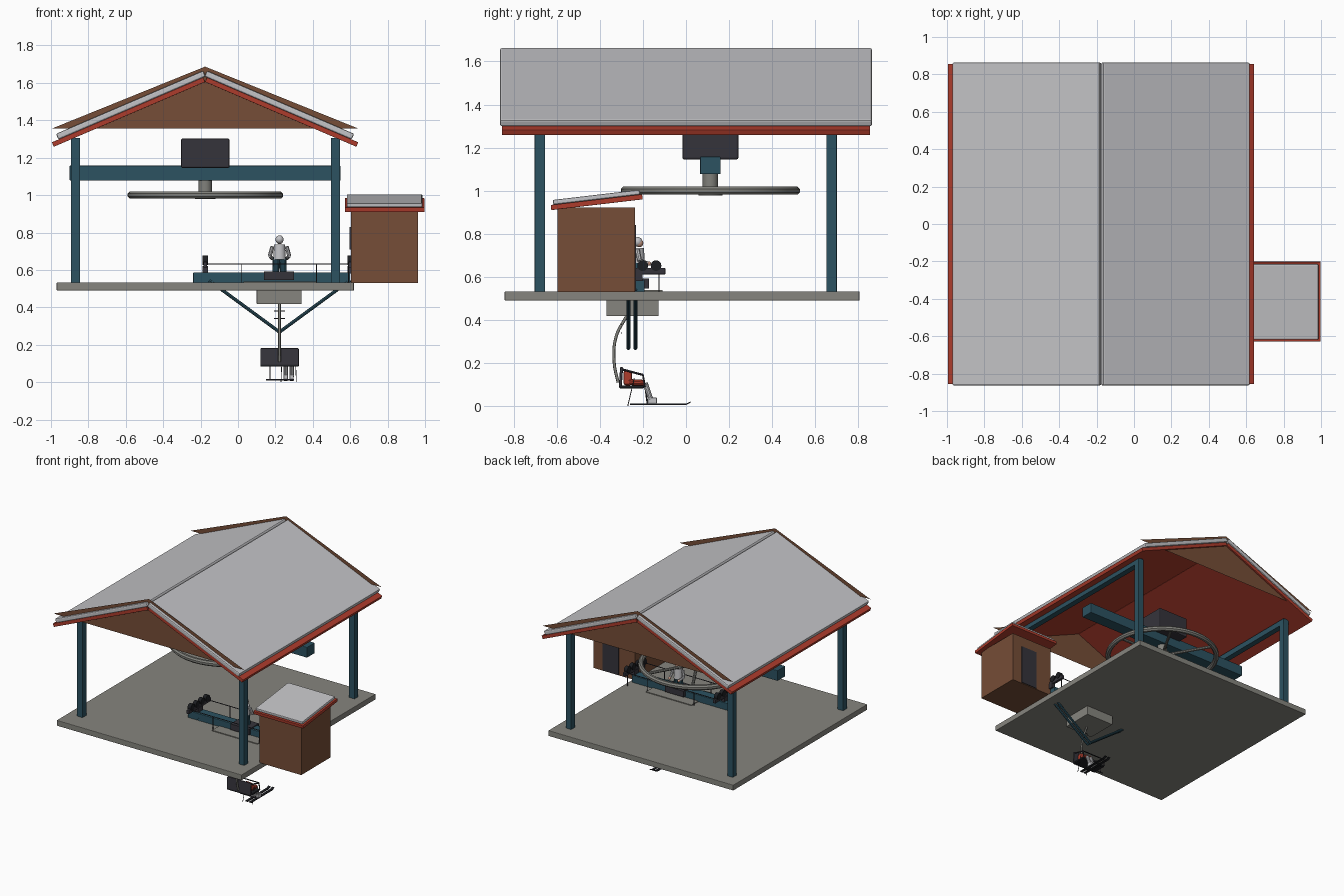
import bpy, bmesh, math
from mathutils import Vector, Matrix

cube = bpy.data.objects.get("Cube")
if cube:
    bpy.data.objects.remove(cube, do_unlink=True)


def material(name, r, g, b):
    m = bpy.data.materials.new(name)
    m.use_nodes = True
    m.diffuse_color = (r, g, b, 1)
    m.node_tree.nodes["Principled BSDF"].inputs["Base Color"].default_value = (r, g, b, 1)
    return m


BROWN = material("brown wood", .18, .075, .038)
RED = material("red trim", .42, .045, .025)
TEAL = material("teal steel", .025, .085, .12)
CONCRETE = material("concrete", .24, .235, .21)
ROOF = material("pale roof metal", .55, .55, .57)
SLATE = material("dark slate", .036, .034, .044)
BLACK = material("black rubber", .012, .013, .016)
STEEL = material("grey steel", .22, .22, .2)
SKIN = material("skin", .6, .33, .24)


def finish(name, bm, mat, bevel=0, smooth=False):
    bmesh.ops.recalc_face_normals(bm, faces=bm.faces)
    mesh = bpy.data.meshes.new(name)
    bm.to_mesh(mesh)
    bm.free()
    ob = bpy.data.objects.new(name, mesh)
    bpy.context.collection.objects.link(ob)
    mesh.materials.append(mat)
    if bevel:
        mod = ob.modifiers.new("bevel", "BEVEL")
        mod.width, mod.segments = bevel, 2
    if smooth:
        bpy.context.view_layer.objects.active = ob
        ob.select_set(True)
        bpy.ops.object.shade_smooth_by_angle()
        ob.select_set(False)
    return ob


def box(name, x, y, z, mat, bevel=0):
    """Box from three (low, high) ranges."""
    bm = bmesh.new()
    size = [r[1] - r[0] for r in (x, y, z)]
    mid = Vector([(r[0] + r[1]) / 2 for r in (x, y, z)])
    bmesh.ops.create_cube(bm, size=1, matrix=Matrix.Translation(mid) @ Matrix.Diagonal((*size, 1)))
    return finish(name, bm, mat, bevel)


def slab(name, origin, angle, axis, x, y, z, mat, bevel=0):
    """Box in a tilted frame."""
    ob = box(name, x, y, z, mat, bevel)
    ob.matrix_world = Matrix.Translation(origin) @ Matrix.Rotation(angle, 4, axis)
    return ob


def rod(name, a, b, r, mat, sides=12, tip=None):
    a, b = Vector(a), Vector(b)
    d = b - a
    bm = bmesh.new()
    m = Matrix.Translation((a + b) / 2) @ d.to_track_quat('Z', 'Y').to_matrix().to_4x4()
    bmesh.ops.create_cone(bm, cap_ends=True, segments=sides, radius1=r,
                          radius2=r if tip is None else tip, depth=d.length, matrix=m)
    return finish(name, bm, mat, smooth=sides > 6)


def ball(name, c, r, mat):
    bm = bmesh.new()
    bmesh.ops.create_uvsphere(bm, u_segments=16, v_segments=10, radius=r, matrix=Matrix.Translation(c))
    return finish(name, bm, mat, smooth=True)


def tube(name, points, r, mat):
    cu = bpy.data.curves.new(name, "CURVE")
    cu.dimensions = '3D'
    cu.bevel_depth, cu.bevel_resolution, cu.use_fill_caps = r, 2, True
    sp = cu.splines.new('BEZIER')
    sp.bezier_points.add(len(points) - 1)
    for p, co in zip(sp.bezier_points, points):
        p.co = co
        p.handle_left_type = p.handle_right_type = 'AUTO'
    ob = bpy.data.objects.new(name, cu)
    bpy.context.collection.objects.link(ob)
    cu.materials.append(mat)


# Floor, posts and eave beams
box("floor_slab", (-.97, .62), (-.842, .805), (.49, .533), CONCRETE, .004)
for side, px in (("right", -.869), ("left", .521)):
    for end, py in (("front", -.678), ("back", .676)):
        box(f"{end}_{side}_post", (px - .024, px + .024), (py - .024, py + .024), (.53, 1.305), TEAL, .003)
    box(f"{side}_eave_beam", (px - .022, px + .022), (-.7, .7), (1.262, 1.305), TEAL)

# Main roof: red lining under pale metal, one tilted pair per slope
RIDGE, PITCH = -.176, math.radians(23.2)
for side, s in (("left", 1), ("right", -1)):
    for name, a, b, y, z, mat, bev in (
            ("lining", 0, .88, .855, (0, .026), RED, .002),
            ("roof_panel", -.014, .842, .863, (.026, .059), ROOF, .008)):
        x = sorted((s * a, s * b))
        slab(f"{side}_{name}", (RIDGE, 0, 1.605), s * PITCH, 'Y', x, (-y, y), z, mat, bev)

# Gable sheets
for end, y in (("front", -.842), ("back", .842)):
    bm = bmesh.new()
    bm.faces.new([bm.verts.new(p) for p in ((-.997, y, 1.355), (.645, y, 1.355), (RIDGE, y, 1.687))])
    finish(f"{end}_gable", bm, BROWN)

# Drive beam, motor housing and bull wheel
CX, CY = -.175, .113
box("drive_beam", (-.9, .548), (CY - .048, CY + .048), (1.077, 1.158), TEAL, .004)
box("motor_housing", (CX - .13, CX + .13), (CY - .13, CY + .13), (1.145, 1.302), SLATE, .008)
rod("drive_shaft", (CX, CY, 1.09), (CX, CY, 1.0), .036, STEEL, 20)
rod("wheel_hub", (CX, CY, 1.018), (CX, CY, .978), .056, STEEL, 24)
bm = bmesh.new()
ring = [bm.verts.new((CX + .397 + .02 * math.cos(k * math.tau / 8 + .39), CY,
                      1.0 + .02 * math.sin(k * math.tau / 8 + .39))) for k in range(8)]
edges = [bm.edges.new((ring[k], ring[(k + 1) % 8])) for k in range(8)]
bmesh.ops.spin(bm, geom=ring + edges, cent=(CX, CY, 1), axis=(0, 0, 1), angle=math.tau,
               steps=48, use_merge=True)
bmesh.ops.remove_doubles(bm, verts=bm.verts, dist=.0005)
finish("wheel_rim", bm, STEEL, smooth=True)
for k in range(6):
    t = k * math.tau / 6
    rod(f"wheel_spoke_{k}", (CX, CY, 1), (CX + .39 * math.cos(t), CY + .39 * math.sin(t), 1), .011, STEEL, 8)

# Control hut
box("hut_walls", (.603, .962), (-.597, -.237), (.53, .922), BROWN)
box("hut_door", (.74, .88), (-.24, -.231), (.535, .84), SLATE)
box("hut_window", (.597, .606), (-.5, -.33), (.71, .83), SLATE)
TILT = math.radians(6.7)
slab("hut_roof_trim", (.784, -.625, .91), TILT, 'X', (-.213, .213), (0, .427), (0, .024), RED, .002)
slab("hut_roof_panel", (.784, -.625, .91), TILT, 'X', (-.202, .202), (.012, .417), (.024, .046), ROOF, .006)

# Lift tower head: cross arm, braces, base and catwalk
TX, TY = .222, -.232
box("cross_arm", (-.24, .6), (TY - .04, TY + .04), (.528, .586), TEAL, .003)
for name, y in (("front", -.267), ("back", -.235)):
    for side, x in (("left", .6), ("right", -.156)):
        rod(f"{name}_{side}_brace", (TX, y, .268), (x, y, .545), .009, TEAL, 8)
box("tower_base", (.1, .34), (-.37, -.127), (.418, .492), CONCRETE, .003)
box("base_plate", (.03, .42), (-.36, -.11), (.53, .539), CONCRETE)
box("foot_plate", (.14, .3), (TY - .06, TY + .06), (.546, .592), SLATE)
for name, y in (("front", -.335), ("back", -.125)):
    rod(f"{name}_handrail", (-.17, y, .632), (.6, y, .632), .0035, SLATE, 6)
    for k, x in enumerate((.02, .42, .59)):
        rod(f"{name}_rail_post_{k}", (x, y, .53), (x, y, .632), .003, SLATE, 6)

# Sheave trains along both ends of the cross arm
for side, x in (("right", -.175), ("left", .6)):
    box(f"{side}_sheave_beam", (x - .01, x + .01), (-.368, -.096), (.612, .642), SLATE, .003)
    box(f"{side}_sheave_mount", (x - .014, x + .014), (TY - .03, TY + .03), (.58, .62), SLATE)
    for k in range(4):
        y = TY + (k - 1.5) * .062
        rod(f"{side}_sheave_{k}", (x - .014, y, .652), (x + .014, y, .652), .025, BLACK, 16)

# Standing operator
for s in (-1, 1):
    rod(f"operator_leg_{s}", (TX + s * .02, -.225, .57), (TX + s * .018, -.225, .665), .018, TEAL, 10)
    rod(f"operator_upper_arm_{s}", (TX + s * .038, -.225, .725), (TX + s * .052, -.215, .675), .011, ROOF, 8)
    rod(f"operator_forearm_{s}", (TX + s * .052, -.215, .675), (TX + s * .04, -.175, .662), .009, ROOF, 8)
    ball(f"operator_hand_{s}", (TX + s * .04, -.172, .662), .01, SKIN)
rod("operator_torso", (TX, -.225, .655), (TX, -.225, .735), .034, ROOF, 14, .03)
ball("operator_face", (TX, -.217, .757), .019, SKIN)
ball("operator_helmet", (TX, -.224, .763), .022, ROOF)

# Hanging chair
tube("hanger", [(TX, -.275, .42), (TX, -.325, .32), (TX, -.333, .2), (TX, -.315, .11)], .007, STEEL)
for k, z in enumerate((.34, .38)):
    rod(f"rung_{k}", (TX - .03, -.3, z), (TX + .03, -.3, z), .003, SLATE, 6)
slab("chair_back", (TX, -.305, .09), math.radians(-4), 'X', (-.103, .103), (-.007, .007), (0, .092), SLATE, .005)
box("chair_seat", (.12, .325), (-.31, -.195), (.083, .097), BLACK, .004)
for name, x in (("right", .125), ("left", .32)):
    rod(f"{name}_chair_arm", (x, -.3, .172), (x, -.2, .145), .005, SLATE, 8)
    rod(f"{name}_chair_side", (x, -.2, .145), (x, -.19, .09), .004, SLATE, 8)
rod("safety_bar", (.125, -.2, .147), (.32, -.2, .147), .004, BLACK, 8)
rod("footrest_drop", (.17, -.19, .09), (.17, -.18, .012), .003, SLATE, 6)
rod("footrest", (.15, -.18, .012), (.3, -.18, .012), .004, SLATE, 6)

# Seated skier
box("skier_body", (.245, .297), (-.29, -.25), (.097, .165), RED, .01)
for s in (-1, 1):
    x = .271 + s * .016
    rod(f"skier_thigh_{s}", (x, -.265, .112), (x, -.19, .108), .014, RED, 10)
    rod(f"skier_shin_{s}", (x, -.19, .108), (x, -.163, .03), .012, ROOF, 10)
    box(f"ski_boot_{s}", (x - .011, x + .011), (-.178, -.135), (.012, .04), ROOF, .004)
    box(f"ski_{s}", (x - .01, x + .01), (-.26, 0), (.006, .012), BLACK)
    slab(f"ski_tip_{s}", (x, 0, .006), math.radians(25), 'X', (-.01, .01), (0, .025), (0, .005), BLACK)
    rod(f"ski_pole_{s}", (x + s * .02, -.24, .13), (x + s * .025, -.27, .002), .002, SLATE, 6)
